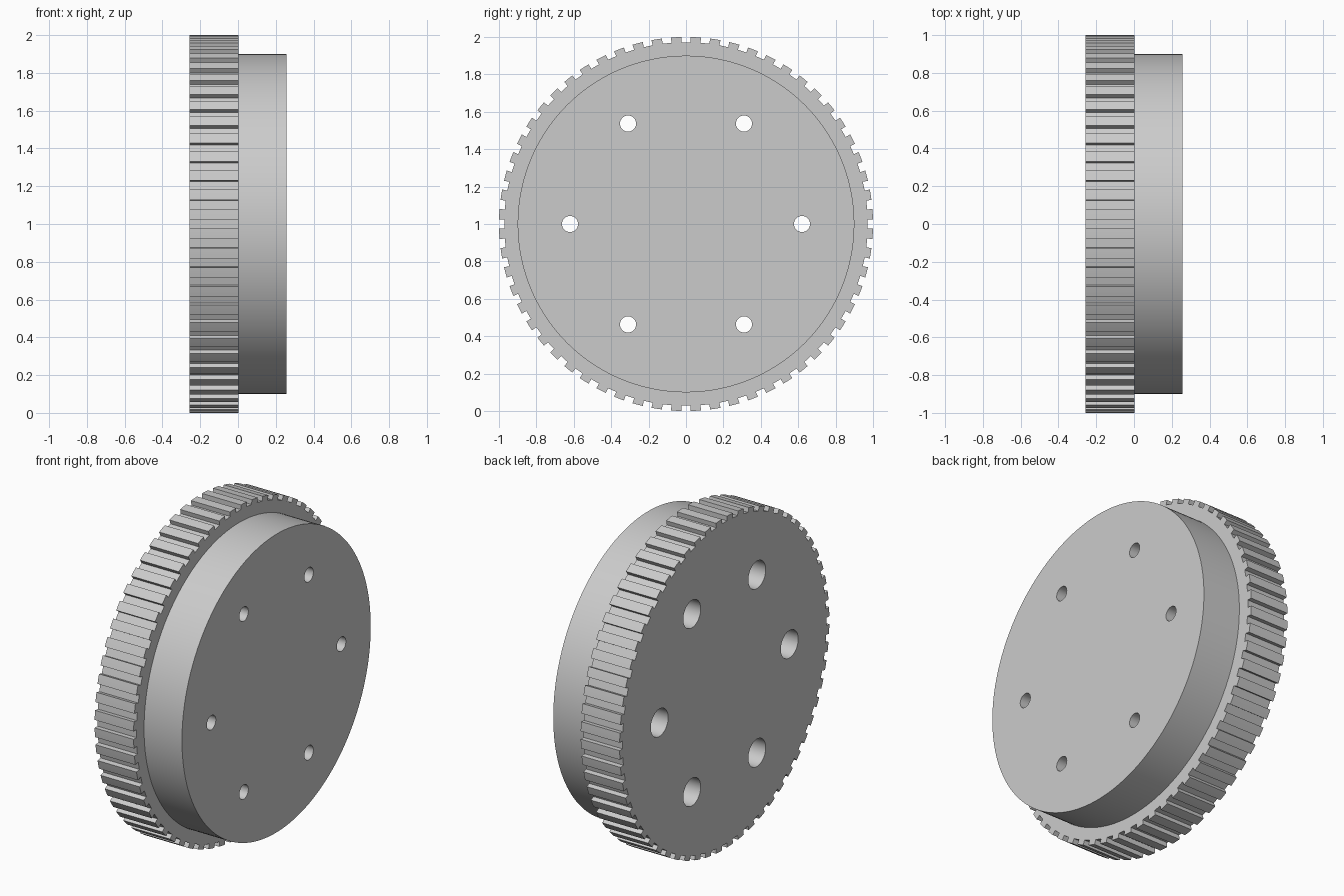
import bpy, bmesh
from math import sin, cos, asin, sqrt, pi, radians
from mathutils import Matrix, Vector

cube = bpy.data.objects.get("Cube")
if cube:
    bpy.data.objects.remove(cube, do_unlink=True)

X_BACK, X_STEP, X_FACE = -0.257, 0.003, 0.256
TEETH, ROOT, HALF_SLOT = 60, 0.972, 0.024
CENTRE = Vector((0, 0, 1))

grey = bpy.data.materials.new("plain grey")
grey.use_nodes = True
colour = (0.6, 0.6, 0.6, 1)
grey.diffuse_color = colour
grey.node_tree.nodes["Principled BSDF"].inputs["Base Color"].default_value = colour


def prism(name, outline, x0, x1):
    """Extrude a closed (y, z) outline along x."""
    bm = bmesh.new()
    face = bm.faces.new([bm.verts.new((x0, y, z)) for y, z in outline])
    ext = bmesh.ops.extrude_face_region(bm, geom=[face], use_keep_orig=True)
    moved = [v for v in ext["geom"] if isinstance(v, bmesh.types.BMVert)]
    bmesh.ops.translate(bm, verts=moved, vec=(x1 - x0, 0, 0))
    bmesh.ops.recalc_face_normals(bm, faces=bm.faces)
    mesh = bpy.data.meshes.new(name)
    bm.to_mesh(mesh)
    bm.free()
    mesh.materials.append(grey)
    obj = bpy.data.objects.new(name, mesh)
    bpy.context.collection.objects.link(obj)
    return obj


def circle(radius, y=0, z=1, count=48):
    return [(y + radius * cos(2 * pi * i / count), z + radius * sin(2 * pi * i / count))
            for i in range(count)]


def combine(target, other, operation):
    bpy.context.view_layer.objects.active = target
    mod = target.modifiers.new(operation, 'BOOLEAN')
    mod.operation, mod.object, mod.solver = operation, other, 'EXACT'
    bpy.ops.object.modifier_apply(modifier=mod.name)
    bpy.data.objects.remove(other, do_unlink=True)


# Toothed rim: parallel-sided slots between arched tooth tops
step = 2 * pi / TEETH
edge = asin(HALF_SLOT)
outline = []
for i in range(TEETH):
    turn = Matrix.Rotation(i * step, 2)
    root_x = sqrt(ROOT ** 2 - HALF_SLOT ** 2)
    points = [Vector((root_x, -HALF_SLOT)), Vector((root_x, HALF_SLOT))]
    for k in range(4):
        a = edge + (step - 2 * edge) * k / 3
        points.append(Vector((cos(a), sin(a))))
    for p in points:
        q = turn @ p
        outline.append((q.x, q.y + CENTRE.z))
wheel = prism("toothed_wheel", outline, X_BACK, X_STEP)

# Smooth hub joined to the rim
hub = prism("hub", circle(0.9, count=160), X_STEP - 0.05, X_FACE)
combine(wheel, hub, 'UNION')

# Six bolt holes, narrow at the hub face and wide at the back
for i in range(6):
    a = radians(60 * i)
    y, z = 0.62 * cos(a), 1 + 0.62 * sin(a)
    combine(wheel, prism("bolt_hole", circle(0.043, y, z), -0.4, 0.4), 'DIFFERENCE')
    combine(wheel, prism("bolt_recess", circle(0.083, y, z), -0.4, X_STEP), 'DIFFERENCE')

bpy.ops.object.select_all(action='DESELECT')
wheel.select_set(True)
bpy.context.view_layer.objects.active = wheel
bpy.ops.object.shade_smooth_by_angle(angle=radians(30))
